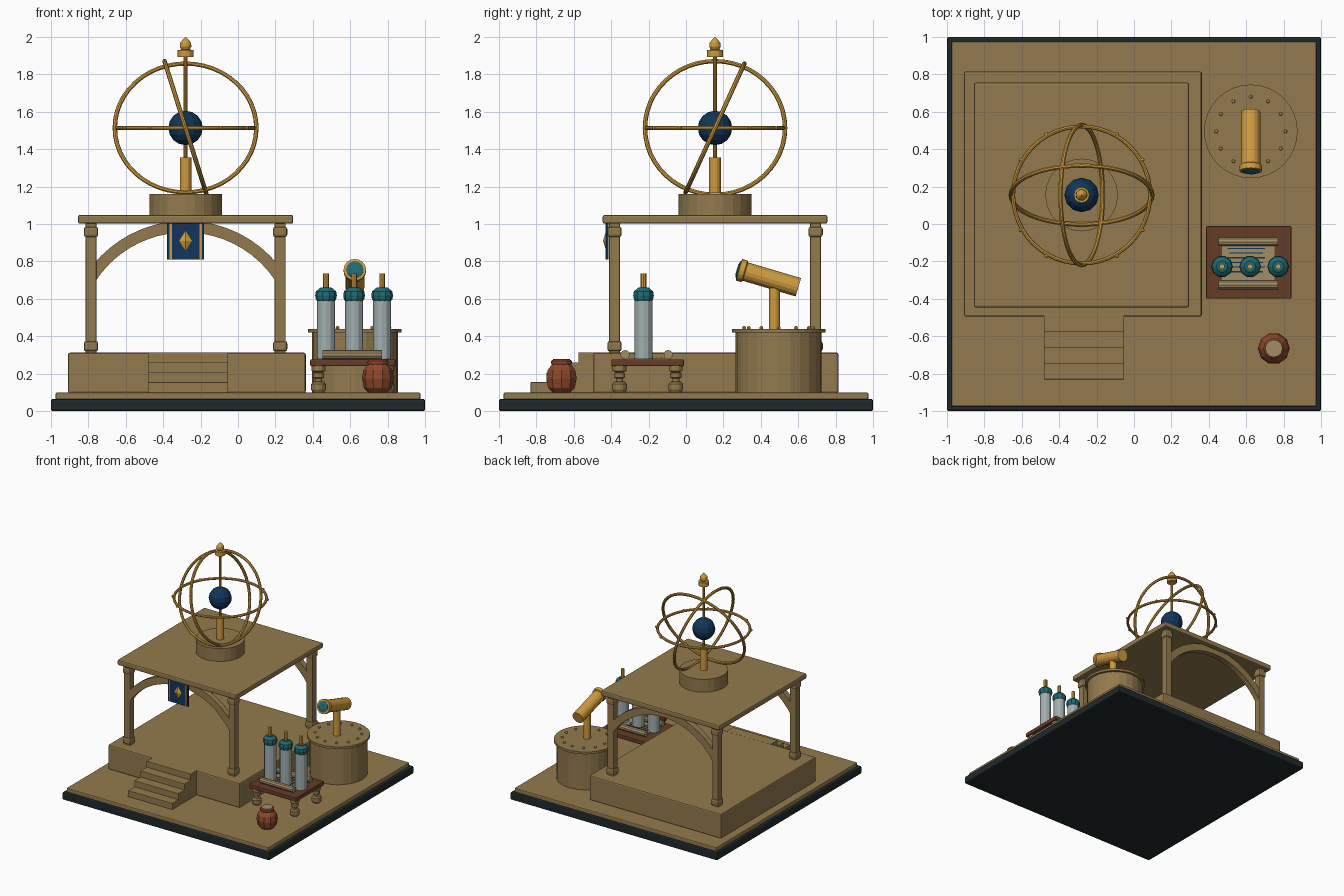
import bpy, bmesh, math
from mathutils import Vector

cube = bpy.data.objects.get("Cube")
if cube:
    bpy.data.objects.remove(cube, do_unlink=True)


def material(name, r, g, b):
    m = bpy.data.materials.new(name)
    m.use_nodes = True
    m.diffuse_color = (r, g, b, 1)
    m.node_tree.nodes["Principled BSDF"].inputs["Base Color"].default_value = (r, g, b, 1)
    return m


STONE = material("sandstone", 0.29, 0.195, 0.075)
GOLD = material("gold", 0.62, 0.33, 0.05)
NAVY = material("navy blue", 0.006, 0.035, 0.1)
TEAL = material("teal", 0.014, 0.145, 0.165)
GLASS = material("pale glass", 0.36, 0.43, 0.43)
DARK = material("dark slate", 0.014, 0.022, 0.025)
WOOD = material("brown wood", 0.13, 0.045, 0.02)
CLAY = material("terracotta", 0.27, 0.062, 0.023)
PAPER = material("parchment", 0.36, 0.27, 0.13)


def finish(name, bm, mat, loc=(0, 0, 0), rot=(0, 0, 0), scale=(1, 1, 1)):
    bmesh.ops.recalc_face_normals(bm, faces=bm.faces)
    mesh = bpy.data.meshes.new(name)
    bm.to_mesh(mesh)
    bm.free()
    mesh.materials.append(mat)
    ob = bpy.data.objects.new(name, mesh)
    ob.location, ob.rotation_euler, ob.scale = loc, rot, scale
    bpy.context.collection.objects.link(ob)
    return ob


def box(name, mat, center, size, bevel=0.0):
    bm = bmesh.new()
    bmesh.ops.create_cube(bm, size=1)
    bmesh.ops.scale(bm, vec=size, verts=bm.verts)
    ob = finish(name, bm, mat, center)
    if bevel:
        mod = ob.modifiers.new("bevel", 'BEVEL')
        mod.width, mod.segments = bevel, 2
    return ob


def lathe(name, mat, profile, loc, sides=24, rot=(0, 0, 0), scale=(1, 1, 1)):
    """Spin (radius, height) points around the local z axis, closed at both ends."""
    pts = [(0, profile[0][1])] + list(profile) + [(0, profile[-1][1])]
    bm = bmesh.new()
    vs = [bm.verts.new((r, 0, z)) for r, z in pts]
    es = [bm.edges.new(p) for p in zip(vs, vs[1:])]
    bmesh.ops.spin(bm, geom=vs + es, cent=(0, 0, 0), axis=(0, 0, 1),
                   angle=2 * math.pi, steps=sides, use_merge=True)
    bmesh.ops.remove_doubles(bm, verts=bm.verts, dist=1e-5)
    return finish(name, bm, mat, loc, rot, scale)


def cylinder(name, mat, loc, radius, height, sides=24, rot=(0, 0, 0)):
    return lathe(name, mat, [(radius, 0), (radius, height)], loc, sides, rot)


def ring(name, loc, radius, tube, rot=(0, 0, 0)):
    bpy.ops.mesh.primitive_torus_add(major_radius=radius, minor_radius=tube, location=loc,
                                     rotation=rot, major_segments=48, minor_segments=8)
    ob = bpy.context.object
    ob.name = name
    ob.data.materials.append(GOLD)
    bpy.ops.object.shade_smooth_by_angle()


def studs(name, loc, radius, size, count=12):
    bm = bmesh.new()
    for i in range(count):
        a = 2 * math.pi * i / count
        made = bmesh.ops.create_uvsphere(bm, u_segments=8, v_segments=6, radius=size)
        offset = Vector((math.cos(a), math.sin(a), 0)) * radius
        bmesh.ops.translate(bm, verts=made["verts"], vec=offset)
    return finish(name, bm, GOLD, loc)


CX, CY = -0.28, 0.155  # pavilion centre

# Ground slabs and raised platform
box("base_slab", DARK, (0, 0, 0.033), (2, 2, 0.066), 0.012)
box("floor_slab", STONE, (0, 0, 0.08), (1.95, 1.95, 0.04), 0.008)
box("platform", STONE, (-0.273, 0.16, 0.205), (1.27, 1.31, 0.215), 0.01)

# Front steps
for i in range(4):
    front, top = -0.83 + 0.085 * i, 0.155 + 0.053 * i
    box(f"step_{i + 1}", STONE, (-0.267, (front - 0.48) / 2, (top + 0.1) / 2),
        (0.427, -0.48 - front, top - 0.1), 0.003)

# Pillars with collars
for sx, side in ((-1, "right"), (1, "left")):
    for sy, end in ((-1, "front"), (1, "back")):
        x, y = CX + 0.505 * sx, CY + 0.537 * sy
        box(f"pillar_{end}_{side}", STONE, (x, y, 0.655), (0.058, 0.058, 0.7), 0.005)
        for z, part in ((0.347, "foot"), (0.958, "head")):
            box(f"pillar_{part}_{end}_{side}", STONE, (x, y, z), (0.077, 0.077, 0.056), 0.014)

# Arched braces between the pillars, front and back
for sy, end in ((-1, "front"), (1, "back")):
    bm = bmesh.new()
    xs = [-0.5 + i / 20 for i in range(21)]
    arc = lambda r: [bm.verts.new((x, -0.025, 0.379 + math.sqrt(r * r - x * x))) for x in xs]
    low, high = arc(0.576), arc(0.638)
    for i in range(20):
        bm.faces.new((low[i], low[i + 1], high[i + 1], high[i]))
    grown = bmesh.ops.extrude_face_region(bm, geom=bm.faces[:])
    bmesh.ops.translate(bm, vec=(0, 0.05, 0),
                        verts=[v for v in grown["geom"] if isinstance(v, bmesh.types.BMVert)])
    finish(f"arch_{end}", bm, STONE, (CX, CY + 0.537 * sy, 0))

# Roof and pedestal
box("roof", STONE, (CX, CY, 1.025), (1.15, 1.2, 0.046), 0.01)
cylinder("pedestal", STONE, (CX, CY, 1.045), 0.194, 0.115)

# Banner with gold trim and diamond
box("banner", NAVY, (CX, -0.421, 0.907), (0.197, 0.012, 0.194))
for s in (-1, 1):
    box("banner_trim", GOLD, (CX + 0.08 * s, -0.428, 0.907), (0.013, 0.006, 0.194))
lathe("banner_diamond", GOLD, [(1, 0), (0.001, 0.018)], (CX, -0.425, 0.91), 4,
      (math.pi / 2, 0, 0), (0.038, 0.06, 1))

# Armillary sphere
HUB = (CX, CY, 1.513)
cylinder("armillary_stand", GOLD, (CX, CY, 1.15), 0.031, 0.205, 16)
cylinder("armillary_axis", GOLD, (CX, CY, 1.35), 0.0105, 0.56, 10)
ring("horizon_ring", HUB, 0.366, 0.011)
ring("tilted_ring_wide", HUB, 0.378, 0.012, (math.radians(65.5), 0, 0))
ring("tilted_ring_deep", HUB, 0.374, 0.012, (0, math.radians(72.5), 0))
studs("horizon_studs", HUB, 0.376, 0.011)
bm = bmesh.new()
bmesh.ops.create_uvsphere(bm, u_segments=12, v_segments=8, radius=0.092)
finish("globe", bm, NAVY, HUB)
lathe("finial", GOLD, [(0.042, 0), (0.042, 0.037), (0.022, 0.038), (0.031, 0.055),
                       (0.029, 0.075), (0.015, 0.092), (0.001, 0.107)], (CX, CY, 1.893), 12)

# Observation drum
DX, DY = 0.624, 0.495
cylinder("drum", STONE, (DX, DY, 0.1), 0.23, 0.325)
cylinder("drum_lid", STONE, (DX, DY, 0.42), 0.25, 0.02, 32)
studs("drum_studs", (DX, DY, 0.445), 0.185, 0.01)

# Telescope
TILT = (math.radians(73.5), 0, 0)
cylinder("telescope_post", GOLD, (DX, 0.473, 0.435), 0.03, 0.24, 16)
lathe("telescope_tube", GOLD, [(0.051, 0), (0.051, 0.295), (0.06, 0.3), (0.06, 0.33),
                               (0.046, 0.332)], (DX, 0.6, 0.662), 16, TILT)
lathe("telescope_lens", TEAL, [(0.046, 0.32), (0.046, 0.335), (0.025, 0.342)],
      (DX, 0.6, 0.662), 16, TILT)

# Table with turned legs
TX, TY = 0.613, -0.205
box("table_top", WOOD, (TX, TY, 0.259), (0.455, 0.388, 0.036), 0.006)
LEG = [(0.03, 0.1), (0.039, 0.115), (0.039, 0.145), (0.03, 0.157), (0.019, 0.16),
       (0.019, 0.175), (0.03, 0.18), (0.03, 0.203), (0.019, 0.208), (0.037, 0.216), (0.037, 0.245)]
for sx, side in ((-1, "right"), (1, "left")):
    for sy, end in ((-1, "front"), (1, "back")):
        lathe(f"table_leg_{end}_{side}", STONE, LEG, (TX + 0.183 * sx, TY + 0.15 * sy, 0), 12)

# Scroll with written lines
box("scroll_sheet", PAPER, (0.61, -0.21, 0.28), (0.28, 0.23, 0.007))
for y in (-0.325, -0.095):
    cylinder("scroll_roll", PAPER, (0.45, y, 0.302), 0.025, 0.32, 10, (0, math.pi / 2, 0))
for i in range(6):
    box("scroll_line", NAVY, (0.6, -0.13 - 0.025 * i, 0.285), (0.2 - 0.02 * (i % 2), 0.006, 0.003))

# Capped glass vials
for i in range(3):
    at = (0.47 + 0.15 * i, -0.227, 0)
    lathe(f"vial_{i + 1}", GLASS, [(0.048, 0.278), (0.048, 0.6)], at, 12)
    lathe(f"vial_cap_{i + 1}", TEAL, [(0.036, 0.577), (0.054, 0.597), (0.058, 0.618),
                                      (0.054, 0.64), (0.03, 0.66)], at, 10)
    lathe(f"vial_spout_{i + 1}", GOLD, [(0.015, 0.65), (0.015, 0.735)], at, 8)

# Clay jar
JAR = (0.747, -0.665, 0)
lathe("jar", CLAY, [(0.05, 0.1), (0.075, 0.125), (0.085, 0.175), (0.077, 0.22), (0.05, 0.255)],
      JAR, 10)
lathe("jar_rim", CLAY, [(0.05, 0.245), (0.056, 0.256), (0.056, 0.268), (0.046, 0.275)], JAR, 12)
lathe("jar_lid", PAPER, [(0.045, 0.27), (0.045, 0.278)], JAR, 12)
